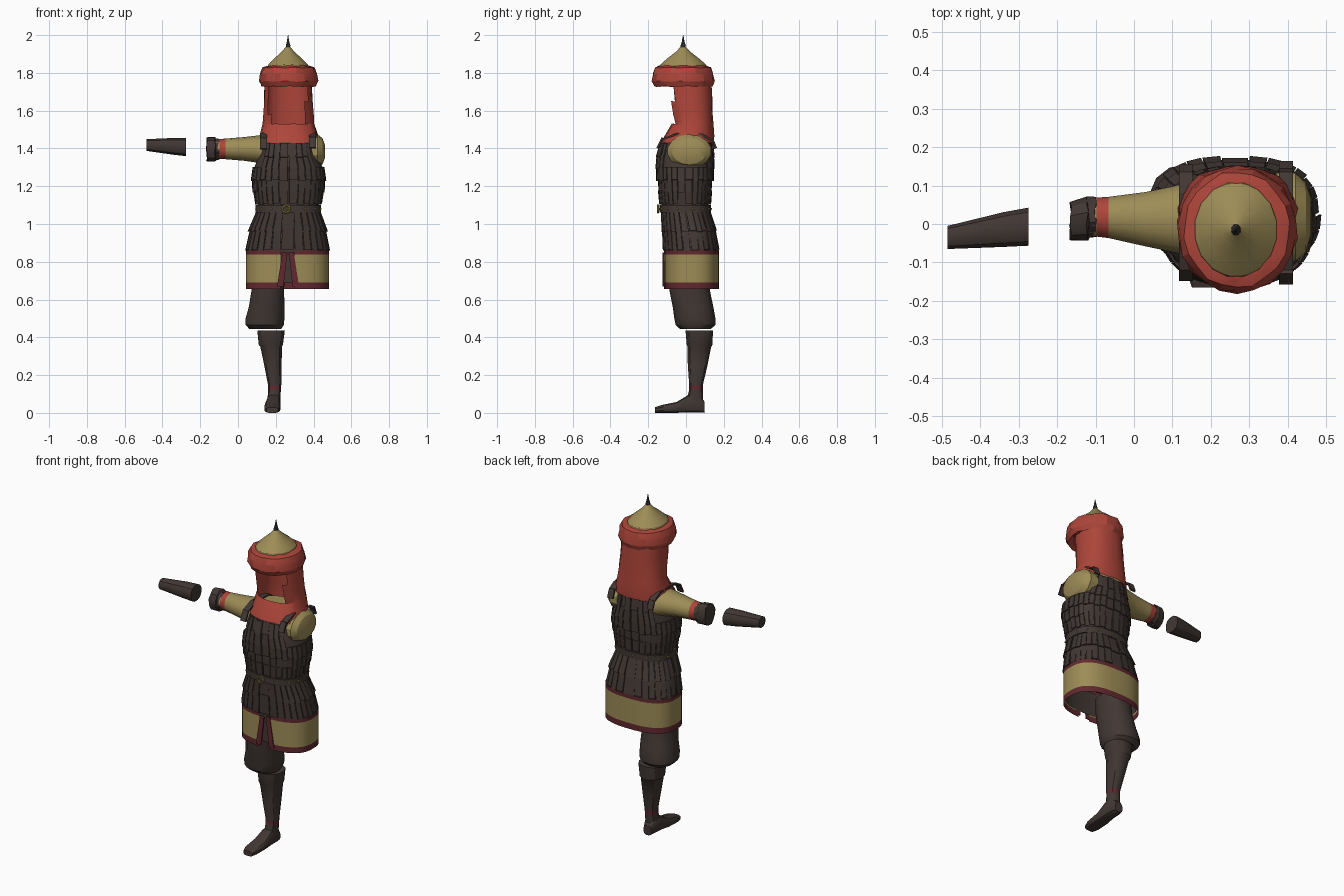
import bpy, bmesh, math
from mathutils import Vector

cube = bpy.data.objects.get("Cube")
if cube:
    bpy.data.objects.remove(cube, do_unlink=True)

CX = 0.265  # body centre line


def material(name, colour):
    m = bpy.data.materials.new(name)
    m.use_nodes = True
    rgba = (*colour, 1)
    m.diffuse_color = rgba
    bsdf = next(n for n in m.node_tree.nodes if n.type == 'BSDF_PRINCIPLED')
    bsdf.inputs["Base Color"].default_value = rgba
    bsdf.inputs["Roughness"].default_value = 0.9
    return m


BROWN = material("dark brown leather", (0.054, 0.039, 0.034))
YELLOW = material("ochre cloth", (0.34, 0.265, 0.095))
RED = material("red cloth", (0.42, 0.06, 0.042))
WINE = material("wine trim", (0.12, 0.022, 0.028))
GOLD = material("brass", (0.36, 0.27, 0.06))
STEEL = material("dark steel", (0.045, 0.042, 0.042))


def finish(name, bm, mats, angle=30):
    bmesh.ops.recalc_face_normals(bm, faces=bm.faces)
    mesh = bpy.data.meshes.new(name)
    bm.to_mesh(mesh)
    bm.free()
    for m in mats:
        mesh.materials.append(m)
    if angle:
        mesh.shade_smooth()
        mesh.set_sharp_from_angle(angle=math.radians(angle))
    ob = bpy.data.objects.new(name, mesh)
    bpy.context.collection.objects.link(ob)
    return ob


def oval(ring, a, power=2.0, scale=1.0):
    """Point on a rounded-box section given by (height, u0, u1, v0, v1)."""
    _, u0, u1, v0, v1 = ring
    c, s = math.cos(a), math.sin(a)
    bulge = lambda t: math.copysign(abs(t) ** (2 / power), t) * scale / 2
    return (u0 + u1) / 2 + bulge(c) * (u1 - u0), (v0 + v1) / 2 + bulge(s) * (v1 - v0)


def place(axis, h, u, v):
    return Vector(((h, u, v), (u, h, v), (u, v, h))[axis])


def loft(name, mats, rings, n=16, axis=2, power=2.0, scale=1.0, caps=True,
         keep=None, pick=None, wobble=0.0, angle=30):
    bm = bmesh.new()
    loops = []
    for k, r in enumerate(rings):
        loop = []
        for i in range(n):
            a = 2 * math.pi * (i + 0.5) / n
            w = wobble * math.sin(i * 2.3 + k * 1.7)
            u, v = oval(r, a, power, scale + w)
            loop.append(bm.verts.new(place(axis, r[0] + w * 0.12, u, v)))
        loops.append(loop)
    for lo, hi in zip(loops, loops[1:]):
        for i in range(n):
            j = (i + 1) % n
            quad = (lo[i], lo[j], hi[j], hi[i])
            mid = sum((q.co for q in quad), Vector()) / 4
            if keep is None or keep(mid):
                f = bm.faces.new(quad)
                f.material_index = pick(mid) if pick else 0
    if caps:
        for loop in (loops[0], loops[-1]):
            mid = sum((q.co for q in loop), Vector()) / n
            bm.faces.new(loop).material_index = pick(mid) if pick else 0
    return finish(name, bm, mats, angle)


def panel(name, mat, quads, thick=0.006):
    bm = bmesh.new()
    for q in quads:
        bm.faces.new([bm.verts.new(p) for p in q])
    ob = finish(name, bm, [mat], 0)
    mod = ob.modifiers.new("thickness", 'SOLIDIFY')
    mod.thickness = thick
    return ob


# Torso armour core
TORSO = [(0.85, .045, .48, -.115, .172), (0.95, .055, .472, -.122, .162),
         (1.03, .09, .44, -.128, .135), (1.08, .105, .43, -.13, .122),
         (1.14, .09, .445, -.14, .13), (1.22, .075, .46, -.15, .14),
         (1.3, .08, .455, -.155, .145), (1.36, .105, .425, -.153, .145),
         (1.43, .115, .415, -.135, .14)]
loft("torso_armour", [BROWN], TORSO, 28, power=2.5, scale=0.97)


def torso_at(z):
    for a, b in zip(TORSO, TORSO[1:]):
        if z <= b[0]:
            t = (z - a[0]) / (b[0] - a[0])
            return [p + (q - p) * t for p, q in zip(a, b)]
    return TORSO[-1]


# Overlapping armour plates, row by row
def plate_row(name, top, bottom, n, sides=True):
    quads = []
    for i in range(n):
        a0, a1 = (2 * math.pi * (i + e) / n for e in (0.04, 0.96))
        if not sides and abs(math.cos((a0 + a1) / 2)) > 0.72:
            continue
        corner = lambda z, a, s: place(2, z, *oval(torso_at(z), a, 2.5, s))
        drop = bottom - 0.006 * (i % 2)
        quads.append((corner(top, a0, .985), corner(top, a1, .985),
                      corner(drop, a1, 1.01), corner(drop, a0, 1.01)))
    panel(name, BROWN, quads)


for k in range(5):
    z = 1.11 + k * 0.062
    plate_row(f"plate_row_{k + 1}", z + 0.068, z, 32, sides=k < 3)
plate_row("skirt_plates_upper", 1.07, 0.965, 30)
plate_row("skirt_plates_lower", 0.98, 0.865, 30)

# Belt with buckle and studs
loft("belt", [BROWN], [(1.062, .095, .437, -.138, .13), (1.1, .095, .437, -.138, .13)],
     28, power=2.5, scale=1.02)
bpy.ops.mesh.primitive_torus_add(major_radius=0.02, minor_radius=0.005, major_segments=12,
                                 minor_segments=6, location=(CX - .01, -.148, 1.08),
                                 rotation=(math.pi / 2, 0, 0))
bpy.context.object.name = "belt_buckle"
bpy.context.object.data.materials.append(GOLD)
belt_ring = (1.08, .095, .437, -.138, .13)
for i in range(14):
    x, y = oval(belt_ring, 2 * math.pi * (i + .5) / 14, 2.5, 1.02)
    bpy.ops.mesh.primitive_ico_sphere_add(subdivisions=1, radius=0.006, location=(x, y, 1.08))
    bpy.context.object.name = f"belt_stud_{i + 1}"
    bpy.context.object.data.materials.append(GOLD)

# Cloth skirt with wine hems, a front slit and dark lining
SKIRT = [(z, .042, .482, -.116, .176) for z in (.655, .69, .76, .838, .862)]
slit = lambda p: p.y > 0 or abs(p.x - CX) > 0.03
hem = lambda p: 1 if p.z < .69 or p.z > .838 else 0
loft("skirt", [YELLOW, WINE], SKIRT, 32, power=2.6, caps=False, keep=slit, pick=hem)
loft("skirt_lining", [BROWN], SKIRT[1:4], 32, power=2.6, scale=0.96, caps=False)
for side, label in ((-1, "right"), (1, "left")):
    at = lambda dx, z: (CX + side * dx, -.119, z)
    panel(f"slit_trim_{label}", WINE,
          [(at(.024, .67), at(.058, .67), at(.03, .85), at(.004, .85))])

# Shoulder straps
profile = [(-.148, 1.4), (-.12, 1.455), (-.05, 1.482), (.08, 1.482), (.135, 1.45), (.155, 1.4)]
for x, label in ((.135, "right"), (.395, "left")):
    panel(f"shoulder_strap_{label}", BROWN,
          [((x - .018, *p), (x + .018, *p), (x + .018, *q), (x - .018, *q))
           for p, q in zip(profile, profile[1:])], 0.01)

# Tunic yoke and left shoulder
loft("tunic_yoke", [YELLOW], [(1.34, .11, .42, -.12, .13), (1.43, .105, .43, -.1, .13),
                              (1.475, .14, .39, -.07, .11)], 20, power=2.5)
loft("left_shoulder", [YELLOW], [(.37, -.095, .135, 1.29, 1.475), (.42, -.1, .135, 1.295, 1.475),
                                 (.447, -.075, .11, 1.315, 1.455),
                                 (.46, -.03, .07, 1.35, 1.42)], 14, axis=0)

# Right sleeve, wrapped cuff and separate forearm guard
band = lambda p: 1 if -.098 < p.x < -.066 else 0
loft("right_sleeve", [YELLOW, RED],
     [(.17, -.09, .12, 1.3, 1.475), (.1, -.075, .1, 1.325, 1.468), (.03, -.06, .085, 1.335, 1.46),
      (-.066, -.038, .072, 1.343, 1.452), (-.098, -.034, .07, 1.345, 1.45),
      (-.12, -.034, .068, 1.345, 1.45)], 14, axis=0, pick=band)
loft("right_cuff", [BROWN], [(-.1, -.034, .072, 1.34, 1.452), (-.118, -.037, .072, 1.337, 1.453),
                             (-.122, -.044, .074, 1.33, 1.46), (-.165, -.044, .06, 1.33, 1.462)],
     12, axis=0, wobble=0.03)
loft("right_forearm_guard", [BROWN],
     [(-.275, -.058, .044, 1.358, 1.456), (-.34, -.061, .032, 1.365, 1.457),
      (-.485, -.066, -.004, 1.386, 1.45)], 12, axis=0, power=2.3)

# Right leg: baggy trouser, greave, ankle and foot
loft("right_trouser", [BROWN],
     [(.76, .08, .25, -.09, .12), (.65, .07, .246, -.088, .126), (.56, .055, .248, -.07, .145),
      (.5, .038, .248, -.062, .156), (.465, .038, .245, -.055, .155), (.443, .06, .23, -.03, .13)],
     14, power=2.3)
ankle = lambda p: 1 if .125 < p.z < .145 else 0
loft("right_greave", [BROWN, WINE],
     [(.436, .1, .25, -.005, .145), (.36, .108, .24, .002, .142), (.352, .116, .235, .005, .136),
      (.25, .138, .232, .008, .115), (.146, .158, .23, .016, .09), (.124, .158, .228, .016, .09),
      (.06, .155, .225, .0, .09)], 12, power=2.3, pick=ankle)
loft("right_foot", [BROWN],
     [(-.165, .15, .212, 0, .03), (-.13, .138, .224, 0, .042), (-.05, .14, .226, 0, .058),
      (.01, .15, .225, 0, .095), (.07, .153, .225, 0, .1), (.098, .165, .215, 0, .06)],
     12, axis=1, power=3)

# Neck scarf and hood with open face
face = lambda p: not (1.53 < p.z < 1.72 and p.y < 0 and abs(p.x - CX) < 0.095)
loft("hood", [RED],
     [(1.43, .108, .435, -.13, .148), (1.465, .115, .425, -.115, .15), (1.53, .128, .405, -.075, .145),
      (1.58, .135, .4, -.088, .142), (1.65, .138, .395, -.1, .14), (1.74, .14, .39, -.11, .135)],
     24, power=2.3, caps=False, keep=face, wobble=0.015, angle=25)

# Wrapped turban and helmet
loft("turban", [RED],
     [(1.745, .14, .39, -.14, .13), (1.728, .125, .412, -.165, .14), (1.755, .113, .424, -.18, .15),
      (1.795, .115, .42, -.178, .146), (1.828, .13, .405, -.165, .135),
      (1.838, .165, .37, -.138, .105)], 22, wobble=0.022, angle=20)


def round_ring(z, r):
    return (z, CX - r, CX + r, -.015 - r * 1.15, -.015 + r * 1.15)


loft("helmet", [YELLOW], [round_ring(*p) for p in
     ((1.82, .112), (1.845, .106), (1.875, .076), (1.91, .036), (1.938, .012))], 16, angle=20)
loft("helmet_spike", [STEEL], [round_ring(*p) for p in
     ((1.93, .012), (1.945, .013), (1.965, .007), (2.0, .001))], 8)
